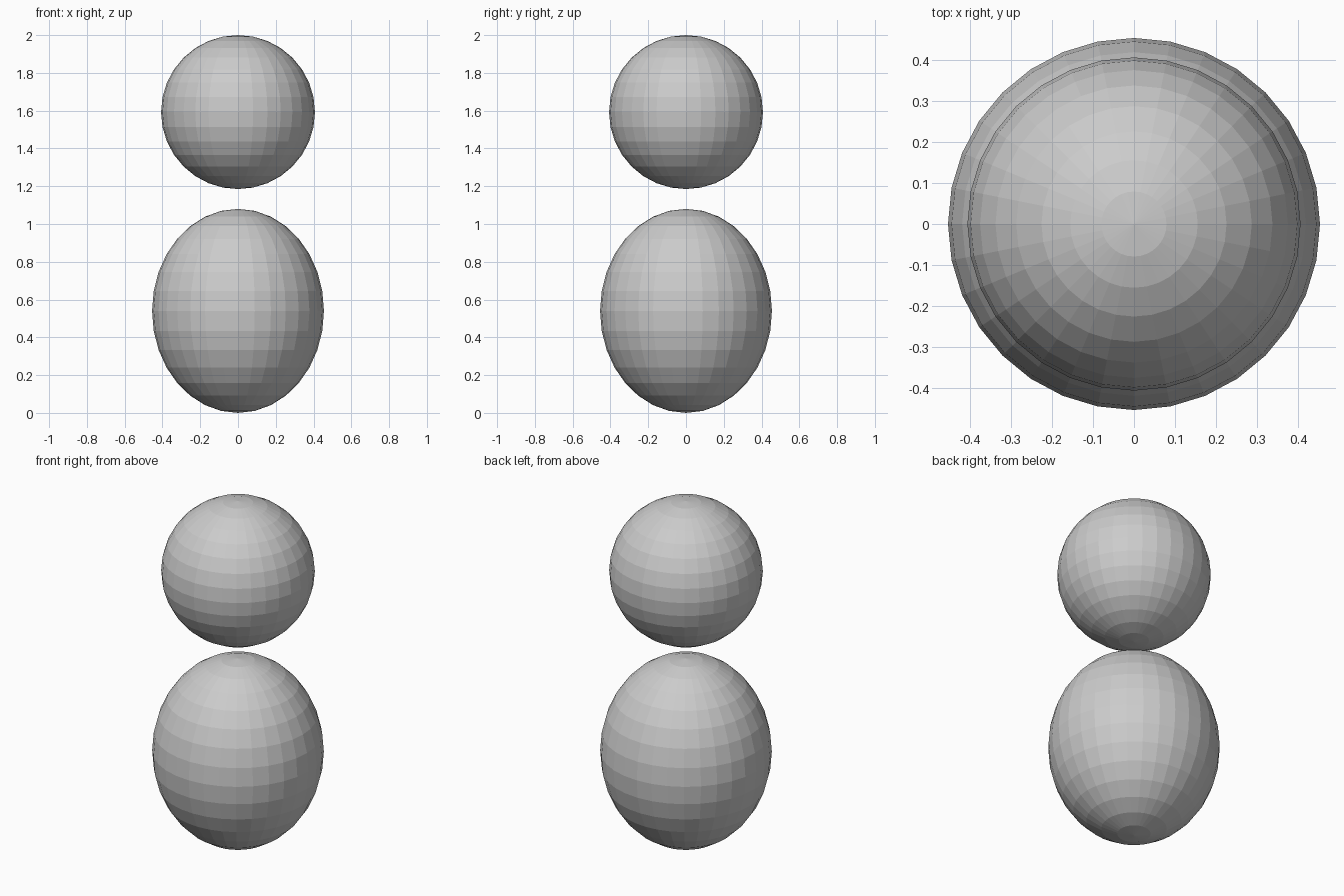
import bpy

if "Cube" in bpy.data.objects:
    bpy.data.objects.remove(bpy.data.objects["Cube"])


def ball(name, z_low, z_high, radius):
    """Flat-shaded UV sphere stretched between two heights."""
    half = (z_high - z_low) / 2
    bpy.ops.mesh.primitive_uv_sphere_add(
        segments=32, ring_count=16, radius=1, location=(0, 0, z_low + half))
    obj = bpy.context.object
    obj.name = name
    obj.scale = (radius, radius, half)
    bpy.ops.object.transform_apply(location=False, rotation=False, scale=True)
    return obj


# Tall lower ellipsoid
ball("lower_body", 0.0, 1.08, 0.455)
# Round upper sphere, floating above the body
ball("upper_ball", 1.185, 2.0, 0.4075)
